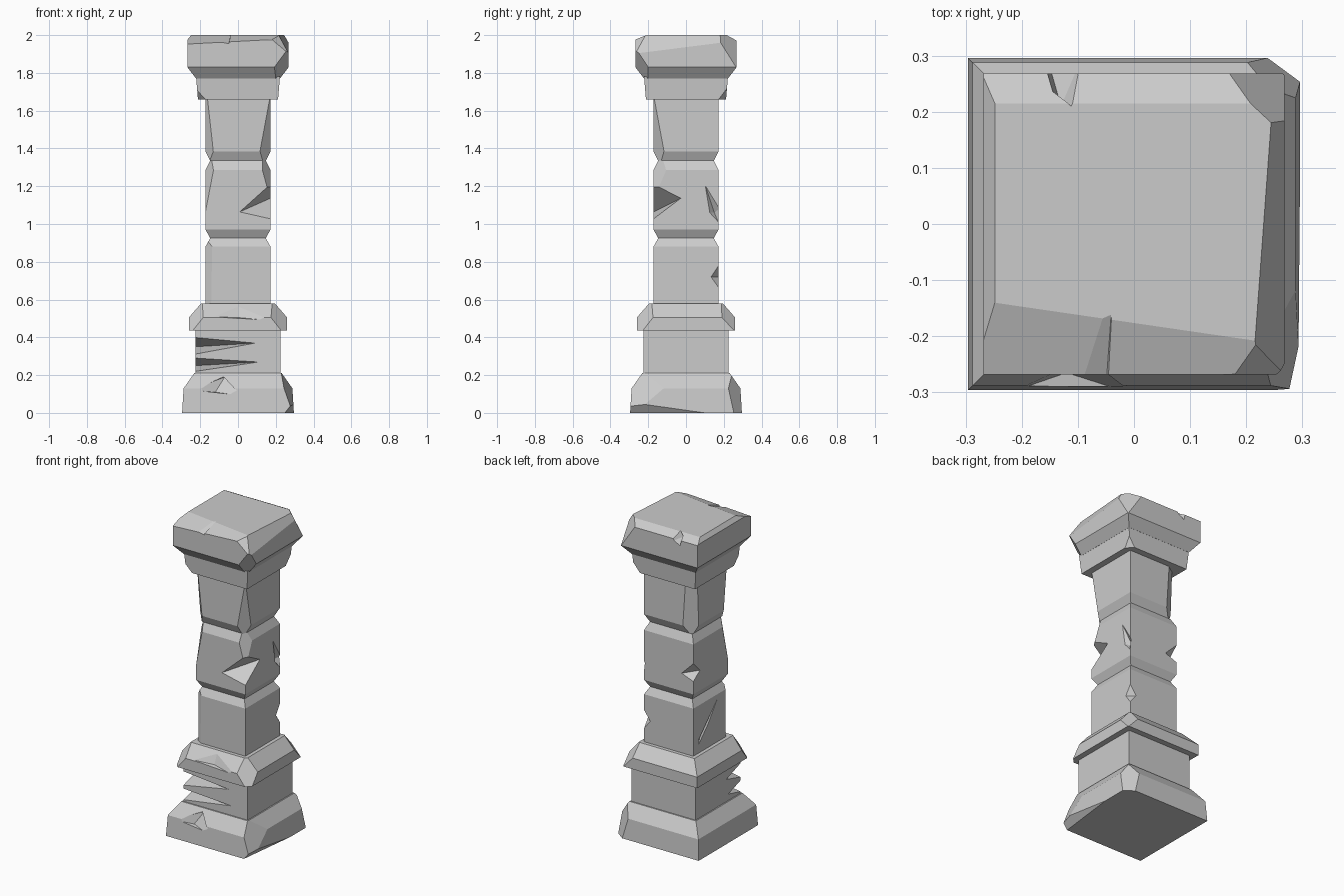
import bpy, bmesh
from mathutils import Vector


def hull(name, pts):
    """Convex flat-faced solid around a few points."""
    bm = bmesh.new()
    for p in pts:
        bm.verts.new(p)
    bmesh.ops.convex_hull(bm, input=bm.verts[:])
    bmesh.ops.dissolve_limit(bm, angle_limit=0.01, verts=bm.verts[:], edges=bm.edges[:])
    bmesh.ops.recalc_face_normals(bm, faces=bm.faces[:])
    me = bpy.data.meshes.new(name)
    bm.to_mesh(me)
    bm.free()
    ob = bpy.data.objects.new(name, me)
    bpy.context.collection.objects.link(ob)
    return ob


def block(name, profile, chips=(), notches=()):
    """Square block from (half width, z) profile, with planar chips and carved notches."""
    ob = hull(name, [(sx * w, sy * w, z) for w, z in profile
                     for sx in (-1, 1) for sy in (-1, 1)])
    mid = Vector((0, 0, (profile[0][1] + profile[-1][1]) / 2))
    bm = bmesh.new()
    bm.from_mesh(ob.data)
    for tri in chips:
        a, b, c = map(Vector, tri)
        n = (b - a).cross(c - a).normalized()
        if n.dot(mid - a) > 0:
            n = -n
        r = bmesh.ops.bisect_plane(bm, geom=bm.verts[:] + bm.edges[:] + bm.faces[:],
                                   plane_co=a, plane_no=n, clear_outer=True)
        edges = [e for e in r['geom_cut'] if isinstance(e, bmesh.types.BMEdge)]
        if edges:
            bmesh.ops.contextual_create(bm, geom=edges)
    bmesh.ops.recalc_face_normals(bm, faces=bm.faces[:])
    bm.to_mesh(ob.data)
    bm.free()
    for pts in notches:
        cutter = hull("cutter", pts)
        cutter.hide_render = True
        mod = ob.modifiers.new("notch", 'BOOLEAN')
        mod.operation, mod.solver, mod.object = 'DIFFERENCE', 'EXACT', cutter
        dg = bpy.context.evaluated_depsgraph_get()
        me = bpy.data.meshes.new_from_object(ob.evaluated_get(dg))
        ob.modifiers.clear()
        ob.data = me
        bpy.data.objects.remove(cutter)
    return ob


# Flared foot
block("base", [(.296, 0), (.288, .13), (.232, .21)],
      chips=[((.296, -.296, .06), (.296, .1, 0), (.26, -.2, 0)),
             ((.27, -.3, .05), (.296, -.2, .05), (.24, -.26, .16)),
             ((.22, .296, .05), (.296, .24, .05), (.25, .25, .14))],
      notches=[[(-.25, -.31, .12), (-.07, -.235, .19), (.02, -.31, .09),
                (-.12, -.265, .11), (-.12, -.31, .2)]])

# Pedestal block, weathered at its front left corner
block("pedestal", [(.224, .2), (.224, .445)],
      notches=[[(-.25, -.25, .41), (-.25, -.25, .3), (-.205, -.205, .35),
                (.1, -.228, .37), (-.228, -.08, .35)],
               [(-.25, -.25, .3), (-.25, -.25, .21), (-.21, -.21, .25),
                (.12, -.228, .27), (-.228, -.1, .25)]])

# Pedestal collar
block("collar", [(.26, .435), (.26, .505), (.195, .58)],
      chips=[((.262, -.2, .47), (.2, -.262, .47), (.19, -.19, .575)),
             ((-.262, -.21, .47), (-.21, -.262, .47), (-.2, -.2, .56)),
             ((.262, .23, .46), (.23, .262, .46), (.2, .2, .56))],
      notches=[[(-.2, -.27, .51), (.16, -.27, .49), (0, -.235, .505),
                (0, -.2, .585), (0, -.3, .58)]])

# Three shaft stones separated by V grooves
block("lower_shaft", [(.172, .57), (.172, .88), (.147, .925)],
      chips=[((-.173, -.15, .6), (-.14, -.173, .6), (-.135, -.173, .9))],
      notches=[[(-.19, .19, .58), (-.18, .14, .6), (-.18, -.1, .88),
                (-.18, .02, .72), (-.145, .05, .75)],
               [(.2, .2, .86), (.2, .2, .59), (.18, .125, .72), (.12, .18, .72)]])
block("middle_shaft", [(.147, .925), (.172, .97), (.172, 1.285), (.148, 1.335)],
      chips=[((.173, -.14, 1.2), (.13, -.173, 1.28), (.14, -.14, 1.32)),
             ((-.173, -.15, 1.15), (-.155, -.173, 1.15), (-.15, -.14, 1.31))],
      notches=[[(.2, -.2, 1.25), (.2, -.2, 1.0), (0, -.18, 1.06),
                (.18, -.02, 1.14), (.125, -.125, 1.09)],
               [(.18, .09, 1.24), (.18, .175, 1.0), (.18, .12, 1.06),
                (.14, .15, 1.06), (.2, .2, 1.1)],
               [(-.2, .2, 1.22), (-.2, .2, 1.02), (-.18, .1, 1.1),
                (-.08, .18, 1.08), (-.14, .14, 1.1)]])
block("upper_shaft", [(.148, 1.335), (.172, 1.385), (.172, 1.67)],
      chips=[((.173, -.12, 1.41), (.12, -.173, 1.41), (.14, -.14, 1.34)),
             ((-.173, .12, 1.42), (-.1, .173, 1.43), (-.14, .14, 1.34)),
             ((-.173, -.16, 1.66), (-.16, -.173, 1.66), (-.15, -.15, 1.36))])

# Neck under the capital
block("neck", [(.212, 1.66), (.222, 1.78)],
      chips=[((-.215, -.17, 1.66), (-.17, -.215, 1.66), (-.222, -.222, 1.72)),
             ((.215, .17, 1.66), (.17, .215, 1.66), (.222, .222, 1.73))])

# Broken capital
block("capital", [(.222, 1.77), (.268, 1.83), (.268, 1.975), (.248, 2.0)],
      chips=[((-.25, -.14, 2), (.23, -.21, 2), (-.04, -.267, 1.965)),
             ((.245, .19, 2), (.22, -.15, 2), (.268, -.05, 1.93)),
             ((.17, .25, 2), (.245, .18, 2), (.268, .24, 1.87)),
             ((.22, -.21, 2), (.268, -.24, 1.93), (.235, -.268, 1.93)),
             ((.268, -.2, 1.83), (.2, -.268, 1.84), (.215, -.215, 1.78)),
             ((-.22, .215, 2), (-.01, .215, 2), (-.1, .27, 1.97))],
      notches=[[(-.04, -.15, 2.005), (-.05, -.29, 1.945), (-.23, -.29, 1.98),
                (-.03, -.29, 2.01)],
               [(-.13, .21, 1.97), (-.1, .28, 1.96), (-.15, .28, 1.93),
                (-.1, .21, 2.02), (-.17, .28, 2.02)]])
